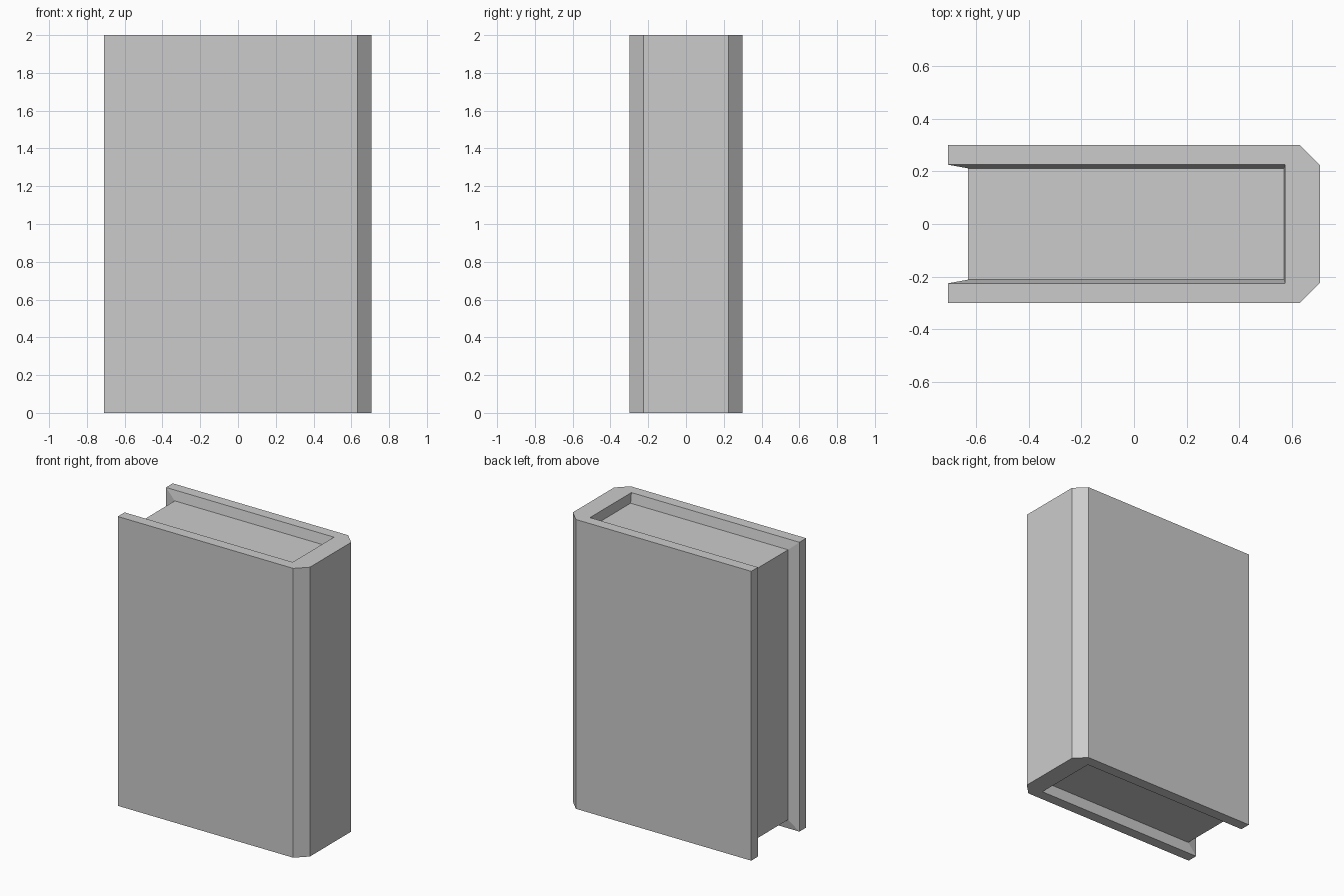
import bpy, bmesh

if "Cube" in bpy.data.objects:
    bpy.data.objects.remove(bpy.data.objects["Cube"])

H = 2.0        # book height
DROP = 0.067   # how far the page block sits below the cover rim

# Plan profiles (x, y): cover outside, cover inner lip, page block
outer = [(-0.709, -0.30), (0.632, -0.30), (0.708, -0.225),
         (0.708, 0.225), (0.632, 0.30), (-0.709, 0.30)]
lip = [(-0.709, -0.226), (0.576, -0.226), (0.576, 0.226), (-0.709, 0.226)]
page = [(-0.632, -0.212), (0.572, -0.212), (0.572, 0.212), (-0.632, 0.212)]

bm = bmesh.new()


def ring(points, z):
    return [bm.verts.new((x, y, z)) for x, y in points]


def strip(a, b):
    """Quads joining two matching open chains."""
    for i in range(len(a) - 1):
        bm.faces.new((a[i], a[i + 1], b[i + 1], b[i]))


levels = []
for z, inset in ((0.0, DROP), (H, -DROP)):
    o, l, p = ring(outer, z), ring(lip, z), ring(page, z + inset)
    # U-shaped cover rim: two boards, spine and its chamfers
    for quad in ((o[0], o[1], l[1], l[0]), (o[2], o[3], l[2], l[1]),
                 (o[4], o[5], l[3], l[2])):
        bm.faces.new(quad)
    bm.faces.new((o[1], o[2], l[1]))
    bm.faces.new((o[3], o[4], l[2]))
    # Sloped recess walls and the end of the page block
    strip(l, p)
    bm.faces.new(p)
    levels.append((o, l, p))

(o0, l0, p0), (o1, l1, p1) = levels
# Outside of the boards and spine
strip(o0, o1)
# Fore edge: board edges, sloped inner sides, page fronts
for i, j in ((0, 0), (5, 3)):
    strip([o0[i], l0[j], p0[j]], [o1[i], l1[j], p1[j]])
bm.faces.new((p0[0], p0[3], p1[3], p1[0]))

bmesh.ops.recalc_face_normals(bm, faces=bm.faces)
mesh = bpy.data.meshes.new("book")
bm.to_mesh(mesh)
bm.free()
bpy.context.collection.objects.link(bpy.data.objects.new("book", mesh))
